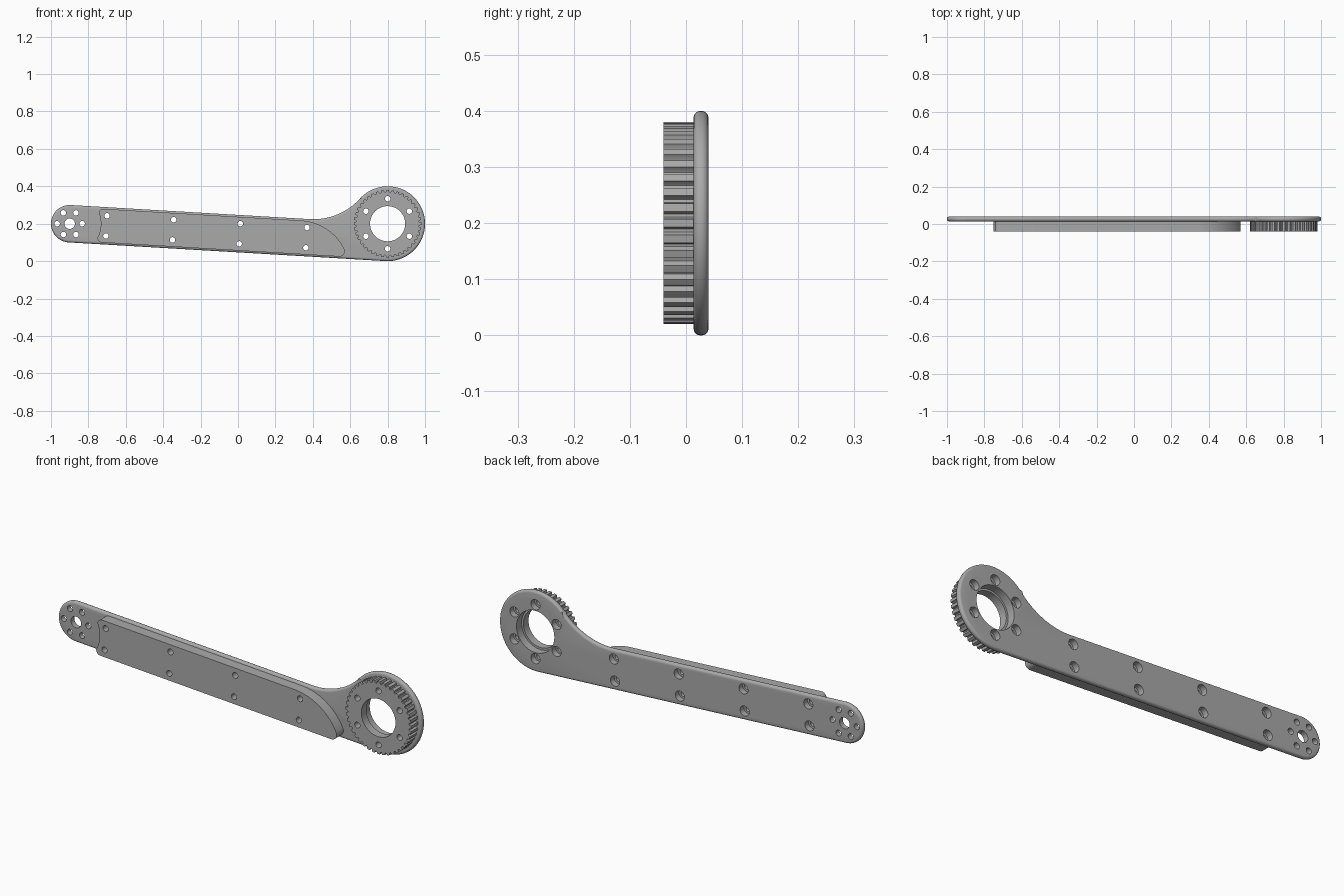
import bpy, bmesh
from math import sin, cos, asin, sqrt, radians, pi, atan2, degrees

if "Cube" in bpy.data.objects:
    bpy.data.objects.remove(bpy.data.objects["Cube"])

FRONT, SEAM, BACK = -0.04, 0.0135, 0.04
HUB, RING = (-0.9, 0.2), (0.8, 0.2)
R_HUB, R_RING = 0.1, 0.2
SPAN = RING[0] - HUB[0]
TILT = asin((R_RING - R_HUB) / SPAN)

grey = bpy.data.materials.new("machined grey")
grey.use_nodes = True
colour = (0.4, 0.4, 0.4, 1)
grey.diffuse_color = colour
grey.node_tree.nodes["Principled BSDF"].inputs["Base Color"].default_value = colour


def tilted(u, v):
    """Point along (u) and across (v) the sloping arm, as x and z."""
    return (HUB[0] + u * cos(TILT) + v * sin(TILT),
            HUB[1] - u * sin(TILT) + v * cos(TILT))


def arc(cx, cy, r, start, end, n):
    angles = [radians(start + (end - start) * i / n) for i in range(n + 1)]
    return [(cx + r * cos(a), cy + r * sin(a)) for a in angles]


def finish(name, bm):
    bmesh.ops.recalc_face_normals(bm, faces=bm.faces)
    mesh = bpy.data.meshes.new(name)
    bm.to_mesh(mesh)
    bm.free()
    mesh.materials.append(grey)
    ob = bpy.data.objects.new(name, mesh)
    bpy.context.collection.objects.link(ob)
    return ob


def slab(name, outline, y0, y1, rounding=0):
    """Extrude an x-z outline along y, optionally rounding both rims."""
    bm = bmesh.new()
    face = bm.faces.new([bm.verts.new((x, y0, z)) for x, z in outline])
    out = bmesh.ops.extrude_face_region(bm, geom=[face], use_keep_orig=True)
    for v in out["geom"]:
        if isinstance(v, bmesh.types.BMVert):
            v.co.y = y1
    bmesh.ops.recalc_face_normals(bm, faces=bm.faces)
    if rounding:
        rims = [e for e in bm.edges if abs(e.verts[0].co.y - e.verts[1].co.y) < 1e-6]
        bmesh.ops.bevel(bm, geom=rims, offset=rounding, segments=5, profile=0.5,
                        affect='EDGES', clamp_overlap=False)
    return finish(name, bm)


def add_bore(bm, centre, steps, n=32):
    """Stepped round cutter; steps are (y, radius) from front to back."""
    rings = [[bm.verts.new((x, y, z)) for x, z in arc(*centre, r, 0, 360 - 360 / n, n - 1)]
             for y, r in steps]
    for a, b in zip(rings, rings[1:]):
        for i in range(n):
            j = (i + 1) % n
            bm.faces.new((a[i], a[j], b[j], b[i]))
    bm.faces.new(rings[0])
    bm.faces.new(rings[-1])


# Arm plate: small hub end, straight arm, large ring end with a concave neck
ring_u, ring_v = SPAN * cos(TILT), R_HUB
neck_r = 0.335
neck_u = ring_u - sqrt((neck_r + R_RING) ** 2 - neck_r ** 2)
lean = degrees(atan2(neck_r, ring_u - neck_u))
outline = (arc(0, 0, R_HUB, 90, 270, 36)
           + arc(ring_u, ring_v, R_RING, 270, 540 - lean, 64)
           + arc(neck_u, R_HUB + neck_r, neck_r, -lean, -90, 16))
arm_plate = slab("arm_plate", [tilted(*p) for p in outline], SEAM, BACK, 0.012)

# Raised front pad with a scooped hub end and a swept nose
scoop = [(sqrt(0.167 ** 2 - v * v), v) for v in (0.055 - 0.011 * i for i in range(11))]
pad = (arc(0.177, 0.065, 0.025, 90, 180, 8) + scoop
       + arc(0.177, -0.065, 0.025, 180, 270, 8)
       + arc(1.448, -0.062, 0.0285, 270, 390, 10)
       + arc(1.235, -0.185, 0.275, 32, 90, 16))
front_pad = slab("front_pad", [tilted(*p) for p in pad], FRONT, SEAM)

# Toothed ring: rounded grooves around the rim
TEETH = 40
tooth = [(0, 0.18), (0.25, 0.18), (0.5, 0.18), (0.56, 0.173),
         (0.65, 0.169), (0.85, 0.169), (0.94, 0.173)]
rim = []
for i in range(TEETH):
    for f, r in tooth:
        a = 2 * pi * (i + f - 0.25) / TEETH
        rim.append((RING[0] + r * cos(a), RING[1] + r * sin(a)))
toothed_ring = slab("toothed_ring", rim, FRONT, SEAM)

# Holes: plain at the hub, counterbored from the back elsewhere
bm = bmesh.new()
screw = [(-0.1, 0.0145), (0.01, 0.0145), (0.01, 0.025), (0.1, 0.025)]
add_bore(bm, HUB, [(-0.1, 0.028), (0.1, 0.028)])
for p in arc(*HUB, 0.067, 0, 300, 5):
    add_bore(bm, p, [(-0.1, 0.0145), (0.1, 0.0145)])
for p in arc(*RING, 0.134, 30, 330, 5):
    add_bore(bm, p, screw)
for i in range(4):
    for v in (-0.054, 0.054):
        add_bore(bm, tilted(0.197 + 0.357 * i, v), screw)
add_bore(bm, RING, [(-0.1, 0.094), (0, 0.094), (0, 0.104), (0.1, 0.104)], 64)
hole_cutter = finish("hole_cutter", bm)
hole_cutter.hide_render = True

parts = [arm_plate, front_pad, toothed_ring]
for ob in parts:
    cut = ob.modifiers.new("holes", 'BOOLEAN')
    cut.operation, cut.solver, cut.object = 'DIFFERENCE', 'EXACT', hole_cutter
graph = bpy.context.evaluated_depsgraph_get()
cut_meshes = [bpy.data.meshes.new_from_object(ob.evaluated_get(graph)) for ob in parts]
for ob, mesh in zip(parts, cut_meshes):
    ob.modifiers.clear()
    ob.data = mesh
bpy.data.objects.remove(hole_cutter)

# Smooth curved walls, keep edges crisp
bpy.ops.object.select_all(action='DESELECT')
for ob in parts:
    ob.select_set(True)
bpy.context.view_layer.objects.active = arm_plate
bpy.ops.object.shade_smooth_by_angle(angle=radians(30))
